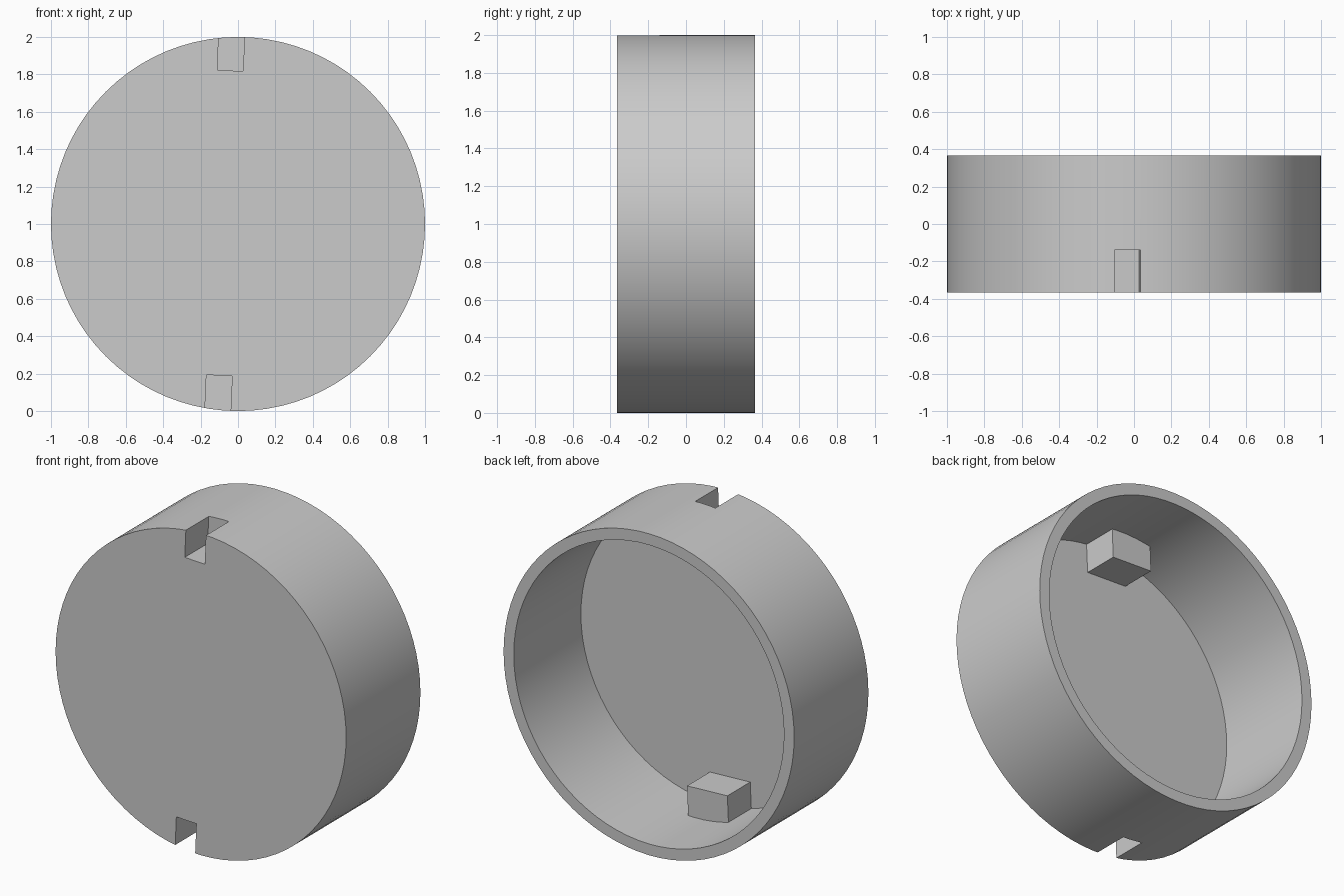
import bpy
from math import radians, pi
from mathutils import Matrix, Vector

if "Cube" in bpy.data.objects:
    bpy.data.objects.remove(bpy.data.objects["Cube"], do_unlink=True)

WALL = 0.07          # thickness of rim, front plate and notch housings
HALF = 0.365         # half of the cap depth
SEGMENTS = 80
TILT = radians(2.5)

grey = bpy.data.materials.new("plain_grey")
grey.use_nodes = True
grey.diffuse_color = (0.6, 0.6, 0.6, 1)
grey.node_tree.nodes["Principled BSDF"].inputs["Base Color"].default_value = (0.6, 0.6, 0.6, 1)


def disc(name, radius, y0, y1):
    """Cylinder lying along y, centred on z = 1."""
    bpy.ops.mesh.primitive_cylinder_add(vertices=SEGMENTS, radius=radius, depth=y1 - y0)
    ob = bpy.context.object
    ob.name = name
    ob.data.transform(Matrix.Translation((0, (y0 + y1) / 2, 1)) @ Matrix.Rotation(pi / 2, 4, "X"))
    ob.data.materials.append(grey)
    return ob


def block(name, x, z, outward, width, y_end, inset):
    """Box running from its inner face past the rim, tilted about that face."""
    bpy.ops.mesh.primitive_cube_add(size=1)
    ob = bpy.context.object
    ob.name = name
    length, front = 0.5, -0.6
    size = Matrix.Diagonal((width, y_end - front, length, 1))
    shift = Matrix.Translation((0, (front + y_end) / 2, outward * (length / 2 - inset)))
    ob.data.transform(Matrix.Translation((x, 0, z)) @ Matrix.Rotation(TILT, 4, "Y") @ shift @ size)
    ob.data.materials.append(grey)
    return ob


def subtract(target, cutter):
    mod = target.modifiers.new("cut", "BOOLEAN")
    mod.operation = "DIFFERENCE"
    mod.solver = "EXACT"
    mod.object = cutter
    bpy.context.view_layer.objects.active = target
    bpy.ops.object.modifier_apply(modifier=mod.name)
    bpy.data.objects.remove(cutter, do_unlink=True)


# Round cap and the hollow that opens at its back
cap = disc("round_cap", 1, -HALF, HALF)
hollow = disc("hollow_cutter", 1 - WALL, -HALF + WALL, HALF + 0.2)

# Rim notches: (x, z of the notch floor, outward direction)
notches = [(-0.042, 1.82, 1), (-0.10, 0.19, -1)]
notch_width, notch_end = 0.138, -0.14

# Leave walled housings standing in the hollow around each notch
for x, z, out in notches:
    subtract(hollow, block("housing", x, z, out, notch_width + 2 * WALL, notch_end + WALL, WALL))
subtract(cap, hollow)

# Cut the notches through the front and the rim
for x, z, out in notches:
    subtract(cap, block("notch_cutter", x, z, out, notch_width, notch_end, 0))

# Smooth round walls with crisp edges
bpy.ops.object.select_all(action="DESELECT")
cap.select_set(True)
bpy.context.view_layer.objects.active = cap
bpy.ops.object.shade_smooth_by_angle(angle=radians(30))
